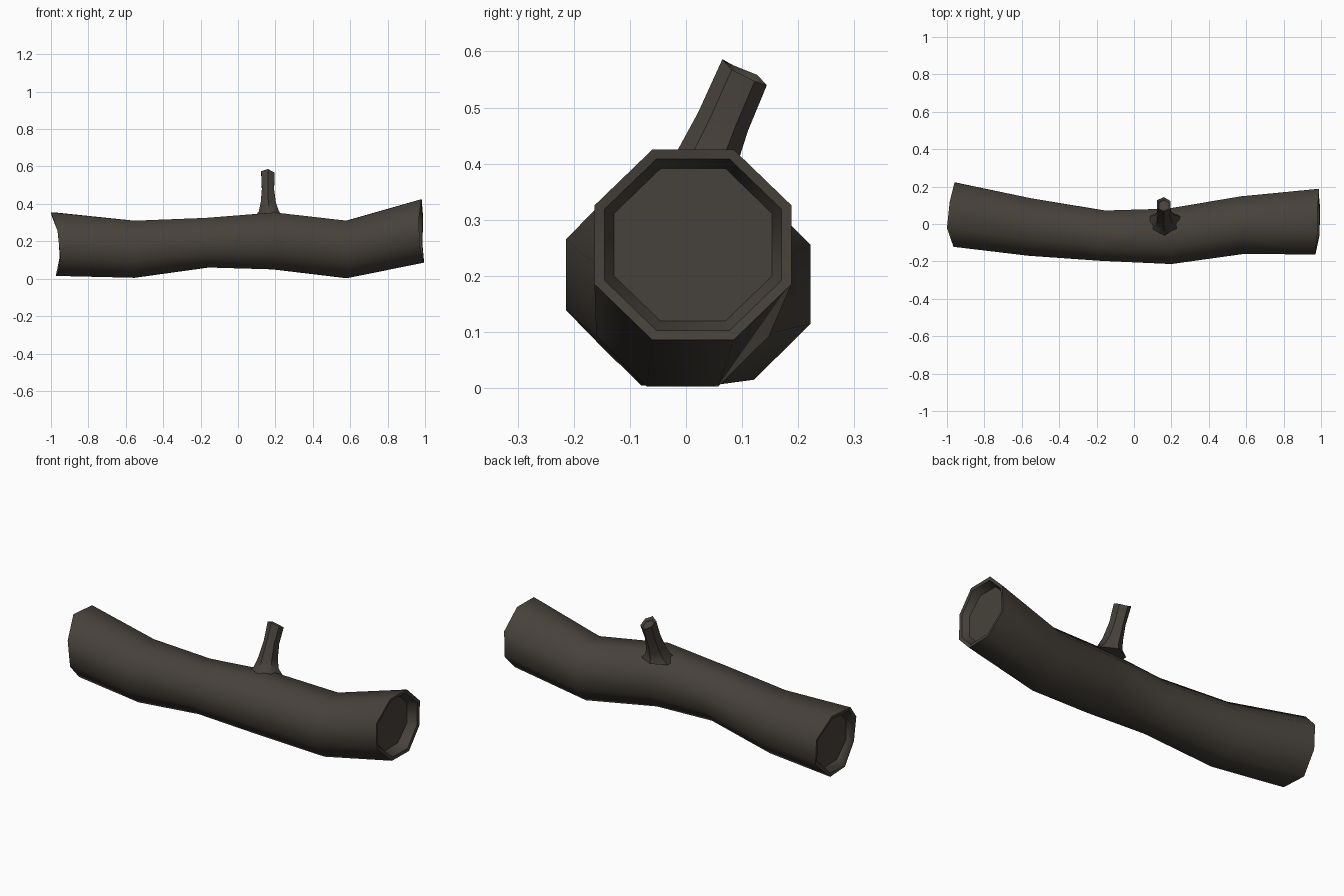
import bpy, bmesh, math
from mathutils import Vector

if "Cube" in bpy.data.objects:
    bpy.data.objects.remove(bpy.data.objects["Cube"])

bark = bpy.data.materials.new("bark")
bark.diffuse_color = (0.062, 0.053, 0.043, 1)
bark.use_nodes = True
bark.node_tree.nodes["Principled BSDF"].inputs["Base Color"].default_value = bark.diffuse_color


def ring(bm, centre, u, v, axis, n, jag=None, scale=1.0, depth=0.0):
    """One n-sided loop; u and v are flat-to-flat half-width vectors."""
    k = scale / math.cos(math.pi / n)
    verts = []
    for i in range(n):
        a = 2 * math.pi * (i + 0.5) / n
        p = centre + (u * math.cos(a) + v * math.sin(a)) * k
        p += axis * ((jag[i] if jag else 0) - depth)
        verts.append(bm.verts.new(p))
    return verts


def bridge(bm, a, b):
    n = len(a)
    for i in range(n):
        bm.faces.new((a[i], a[(i + 1) % n], b[(i + 1) % n], b[i]))


def finish(bm, name):
    bmesh.ops.recalc_face_normals(bm, faces=bm.faces)
    me = bpy.data.meshes.new(name)
    bm.to_mesh(me)
    bm.free()
    ob = bpy.data.objects.new(name, me)
    bpy.context.collection.objects.link(ob)
    me.materials.append(bark)
    bpy.ops.object.select_all(action='DESELECT')
    ob.select_set(True)
    bpy.context.view_layer.objects.active = ob
    bpy.ops.object.shade_smooth_by_angle(angle=math.radians(50))
    return ob


# Trunk: octagonal sections as x, y min, y max, z min, z max, lean of x along y, along z
sections = [
    (-0.970, -0.122, 0.222, 0.015, 0.355, 0.00, 0.00),
    (-0.555, -0.170, 0.137, 0.005, 0.310, 0.05, 0.00),
    (-0.165, -0.197, 0.072, 0.060, 0.325, 0.06, -0.05),
    (0.190, -0.214, 0.082, 0.050, 0.354, -0.06, 0.02),
    (0.580, -0.160, 0.148, 0.003, 0.310, -0.05, 0.00),
    (0.980, -0.163, 0.188, 0.086, 0.425, 0.00, 0.00),
]
# Uneven break of each end, measured outwards
jag_left = [-0.010, 0.015, 0.030, -0.005, -0.020, -0.005, 0.004, -0.016]
jag_right = [0.010, 0.002, 0.000, -0.012, -0.010, 0.012, 0.015, 0.006]

bm = bmesh.new()
loops = []
last = len(sections) - 1
for i, (x, y0, y1, z0, z1, ly, lz) in enumerate(sections):
    c = Vector((x, (y0 + y1) / 2, (z0 + z1) / 2))
    u = Vector((ly, 1, 0)) * (y1 - y0) / 2
    v = Vector((lz, 0, 1)) * (z1 - z0) / 2
    if i in (0, last):
        axis = Vector((-1 if i == 0 else 1, 0, 0))
        jag = jag_left if i == 0 else jag_right
        outer = ring(bm, c, u, v, axis, 8, jag)
        lip = ring(bm, c, u, v, axis, 8, jag, 0.90, 0.003)
        # hollow floor
        floor = ring(bm, c, u, v, axis, 8, None, 0.80, 0.045)
        bridge(bm, outer, lip)
        bridge(bm, lip, floor)
        bm.faces.new(floor)
        loops.append(outer)
    else:
        loops.append(ring(bm, c, u, v, Vector((1, 0, 0)), 8))
for a, b in zip(loops, loops[1:]):
    bridge(bm, a, b)
finish(bm, "log_trunk")

# Branch stub: x, y, z, half width x, half width y, slope of z along y
stub = [
    (0.165, 0.000, 0.325, 0.085, 0.080, 0.0),
    (0.165, 0.013, 0.357, 0.057, 0.062, -0.1),
    (0.162, 0.033, 0.400, 0.043, 0.053, -0.2),
    (0.160, 0.066, 0.475, 0.034, 0.043, -0.35),
    (0.160, 0.104, 0.562, 0.038, 0.040, -0.45),
]
jag_stub = [-0.006, -0.004, 0.006, 0.004, 0.006, -0.004]
tilt = Vector((0, 0.4, 0.916))
bm = bmesh.new()
loops = []
for i, (x, y, z, rx, ry, s) in enumerate(stub):
    c, u, v = Vector((x, y, z)), Vector((rx * 0.95, 0, 0)), Vector((0, ry, ry * s)) * 0.9
    loops.append(ring(bm, c, u, v, tilt, 6, jag_stub if i == len(stub) - 1 else None))
# hollowed tip
lip = ring(bm, c, u, v, tilt, 6, jag_stub, 0.88, 0.002)
floor = ring(bm, c, u, v, tilt, 6, None, 0.72, 0.015)
loops += [lip, floor]
for a, b in zip(loops, loops[1:]):
    bridge(bm, a, b)
bm.faces.new(loops[-1])
bm.faces.new(loops[0])
finish(bm, "branch_stub")
